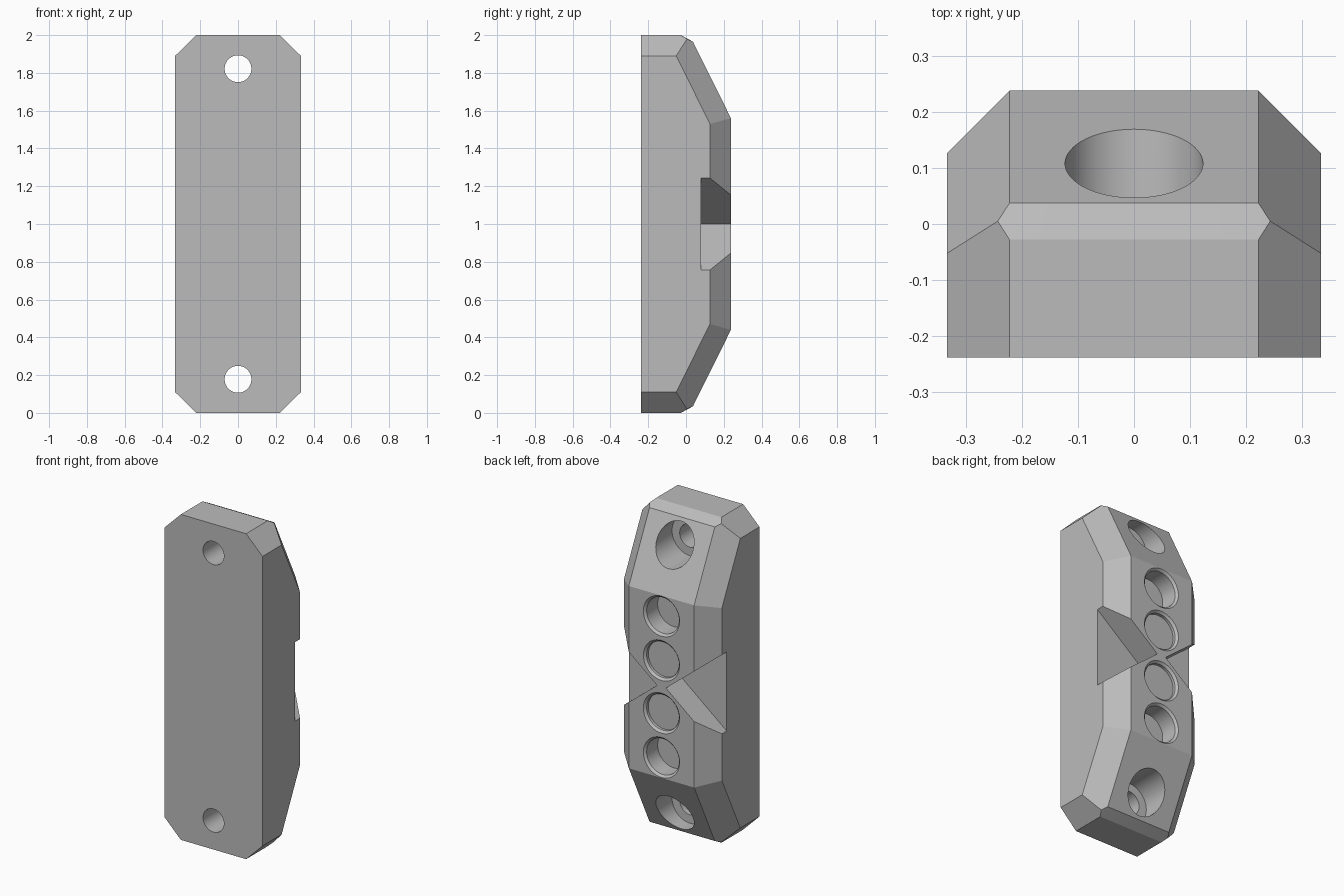
import bpy
import bmesh
import math

if "Cube" in bpy.data.objects:
    bpy.data.objects.remove(bpy.data.objects["Cube"])

BACK = 0.238
SIDES = 64

grey = bpy.data.materials.new("grey")
grey.use_nodes = True
colour = (0.5, 0.5, 0.5, 1)
grey.diffuse_color = colour
grey.node_tree.nodes["Principled BSDF"].inputs["Base Color"].default_value = colour


def finish(bm, name):
    bmesh.ops.recalc_face_normals(bm, faces=bm.faces)
    mesh = bpy.data.meshes.new(name)
    bm.to_mesh(mesh)
    bm.free()
    mesh.materials.append(grey)
    obj = bpy.data.objects.new(name, mesh)
    bpy.context.collection.objects.link(obj)
    return obj


# Chamfered body: one corner mirrored to four, then wrapped
def make_body():
    corner = [(0.333, -BACK, 0.89), (0.222, -BACK, 1),
              (0.333, -0.052, 0.89), (0.222, -0.028, 1),
              (0.243, 0.005, 0.979), (0.222, 0.037, 0.965),
              (0.333, 0.127, 0.53), (0.222, BACK, 0.56)]
    bm = bmesh.new()
    for sx in (-1, 1):
        for sz in (-1, 1):
            for x, y, z in corner:
                bm.verts.new((sx * x, y, 1 + sz * z))
    bmesh.ops.convex_hull(bm, input=bm.verts)
    bmesh.ops.dissolve_limit(bm, angle_limit=math.radians(3),
                             verts=bm.verts, edges=bm.edges)
    return finish(bm, "body")


# Round cutter turned about the y axis from (radius, y) pairs
def round_cutter(name, z, profile):
    bm = bmesh.new()
    rings = []
    for r, y in profile:
        angles = [math.tau * i / SIDES for i in range(SIDES)]
        rings.append([bm.verts.new((r * math.cos(a), y, z + r * math.sin(a)))
                      for a in angles])
    for a, b in zip(rings, rings[1:]):
        for i in range(SIDES):
            j = (i + 1) % SIDES
            bm.faces.new((a[i], a[j], b[j], b[i]))
    bm.faces.new(rings[0])
    bm.faces.new(rings[-1])
    return finish(bm, name)


# Wedge cutter for a side notch, pointing at the centre
def notch_cutter(name, side):
    tip, end, half = 0.03, 0.433, 0.323
    bm = bmesh.new()
    outline = [(tip, 0), (end, half), (end, -half)]
    low, high = [[bm.verts.new((side * x, y, 1 + z)) for x, z in outline]
                 for y in (0.08, 0.4)]
    bm.faces.new(low)
    bm.faces.new(high)
    for i in range(3):
        j = (i + 1) % 3
        bm.faces.new((low[i], low[j], high[j], high[i]))
    return finish(bm, name)


def pocket_profile(depth):
    return [(0.11, BACK - depth), (0.11, BACK - 0.013),
            (0.123, BACK), (0.123, BACK + 0.02)]


body = make_body()
cutters = []
for s in (-1, 1):
    cutters.append(notch_cutter("notch_cutter", s))
    # Counterbored screw hole, deep pocket and shallow pocket
    cutters.append(round_cutter("screw_hole_cutter", 1 + s * 0.822,
                                [(0.071, -0.4), (0.071, -0.04),
                                 (0.123, -0.04), (0.123, 0.4)]))
    cutters.append(round_cutter("deep_pocket_cutter", 1 + s * 0.434,
                                pocket_profile(0.12)))
    cutters.append(round_cutter("shallow_pocket_cutter", 1 + s * 0.162,
                                pocket_profile(0.03)))

# Cut the body, then drop the cutters
bpy.ops.object.select_all(action="DESELECT")
body.select_set(True)
bpy.context.view_layer.objects.active = body
for cutter in cutters:
    cutter.hide_render = True
    mod = body.modifiers.new("cut", "BOOLEAN")
    mod.operation = "DIFFERENCE"
    mod.solver = "EXACT"
    mod.object = cutter
    bpy.ops.object.modifier_apply(modifier=mod.name)
    bpy.data.objects.remove(cutter)

bpy.ops.object.shade_smooth_by_angle(angle=math.radians(15))
